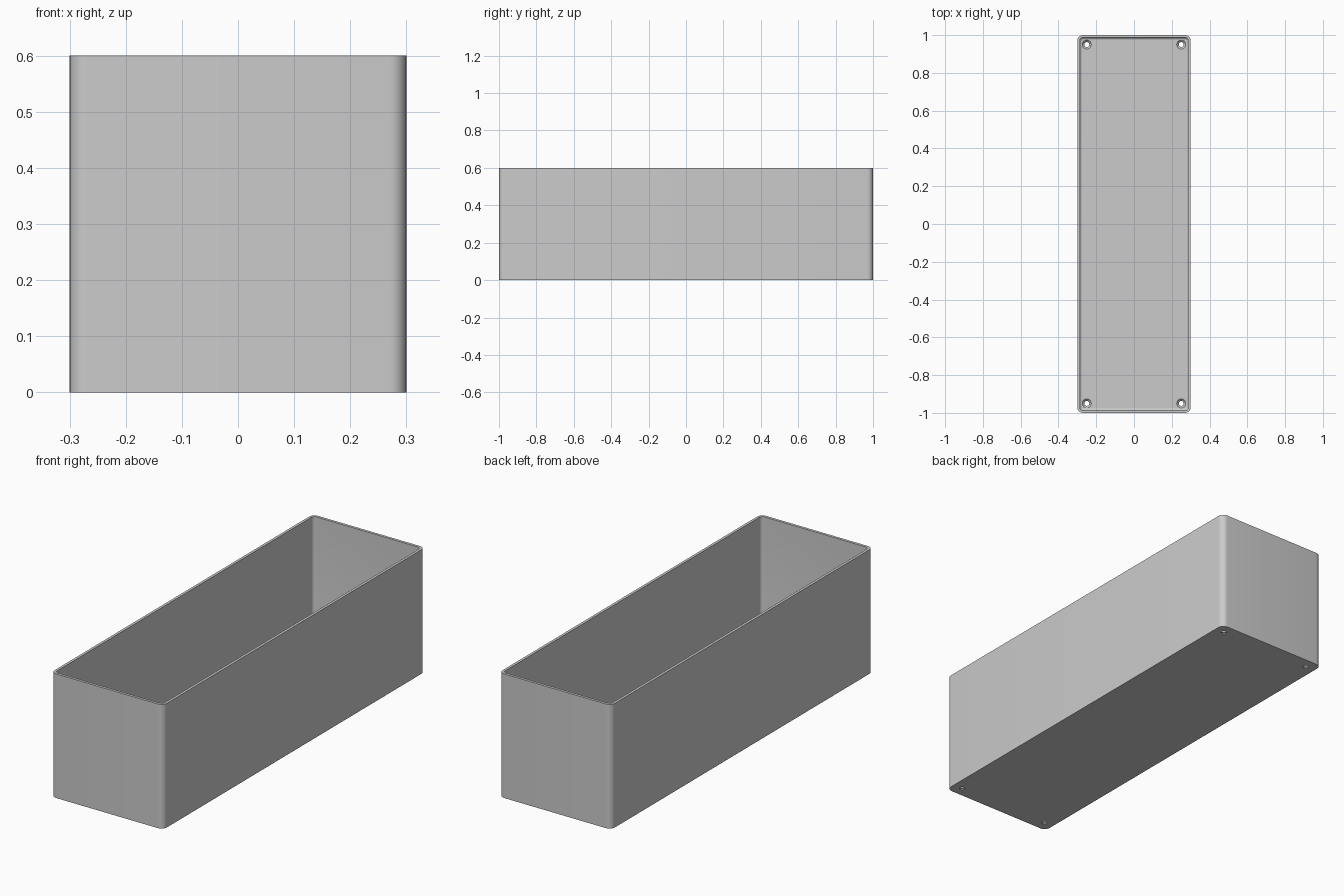
import bpy, bmesh
from math import sin, cos, pi

cube = bpy.data.objects.get("Cube")
if cube:
    bpy.data.objects.remove(cube, do_unlink=True)

HALF_X, HALF_Y, HEIGHT = 0.3, 1.0, 0.6
RADIUS, WALL, FLOOR, FILLET = 0.03, 0.013, 0.015, 0.013
STEPS = 8

grey = bpy.data.materials.new("light grey")
grey.use_nodes = True
grey.diffuse_color = (0.6, 0.6, 0.6, 1)
grey.node_tree.nodes["Principled BSDF"].inputs["Base Color"].default_value = (0.6, 0.6, 0.6, 1)


def rounded_ring(bm, inset, z):
    """Rounded rectangle of vertices, moved inwards by inset."""
    r = RADIUS - inset
    cx, cy = HALF_X - RADIUS, HALF_Y - RADIUS
    ring = []
    for q, (sx, sy) in enumerate([(1, 1), (-1, 1), (-1, -1), (1, -1)]):
        for i in range(STEPS + 1):
            a = (q + i / STEPS) * pi / 2
            ring.append(bm.verts.new((sx * cx + r * cos(a), sy * cy + r * sin(a), z)))
    return ring


def circle_ring(bm, x, y, r, z, n=24):
    return [bm.verts.new((x + r * cos(2 * pi * i / n), y + r * sin(2 * pi * i / n), z))
            for i in range(n)]


def skin(bm, rings):
    """Close a stack of equal rings into a solid."""
    for a, b in zip(rings, rings[1:]):
        n = len(a)
        for i in range(n):
            j = (i + 1) % n
            bm.faces.new((a[i], a[j], b[j], b[i]))
    bm.faces.new(rings[0][::-1])
    bm.faces.new(rings[-1])


def make_object(name, bm):
    bmesh.ops.recalc_face_normals(bm, faces=bm.faces)
    mesh = bpy.data.meshes.new(name)
    bm.to_mesh(mesh)
    bm.free()
    mesh.materials.append(grey)
    ob = bpy.data.objects.new(name, mesh)
    bpy.context.collection.objects.link(ob)
    return ob


# Open box: outer wall, rim, inner wall, rounded join to the floor
bm = bmesh.new()
profile = [(0, 0), (0, HEIGHT), (WALL, HEIGHT)]
for i in range(7):
    a = i / 6 * pi / 2
    profile.append((WALL + FILLET * (1 - cos(a)), FLOOR + FILLET * (1 - sin(a))))
skin(bm, [rounded_ring(bm, inset, z) for inset, z in profile])
box = make_object("open_box", bm)

# Countersunk screw hole cutters, one per corner
bm = bmesh.new()
for sx in (-1, 1):
    for sy in (-1, 1):
        skin(bm, [circle_ring(bm, sx * 0.25, sy * 0.95, r, z) for r, z in
                  [(0.013, -0.02), (0.013, 0.004), (0.024, FLOOR), (0.024, FLOOR + 0.02)]])
cutter = make_object("screw_hole_cutter", bm)
cutter.hide_render = True

# Cut the holes, then drop the cutter
mod = box.modifiers.new("screw holes", 'BOOLEAN')
mod.operation = 'DIFFERENCE'
mod.solver = 'EXACT'
mod.object = cutter
bpy.ops.object.select_all(action='DESELECT')
box.select_set(True)
bpy.context.view_layer.objects.active = box
bpy.ops.object.modifier_apply(modifier=mod.name)
bpy.data.objects.remove(cutter, do_unlink=True)
bpy.ops.object.shade_smooth_by_angle(angle=pi / 6)
